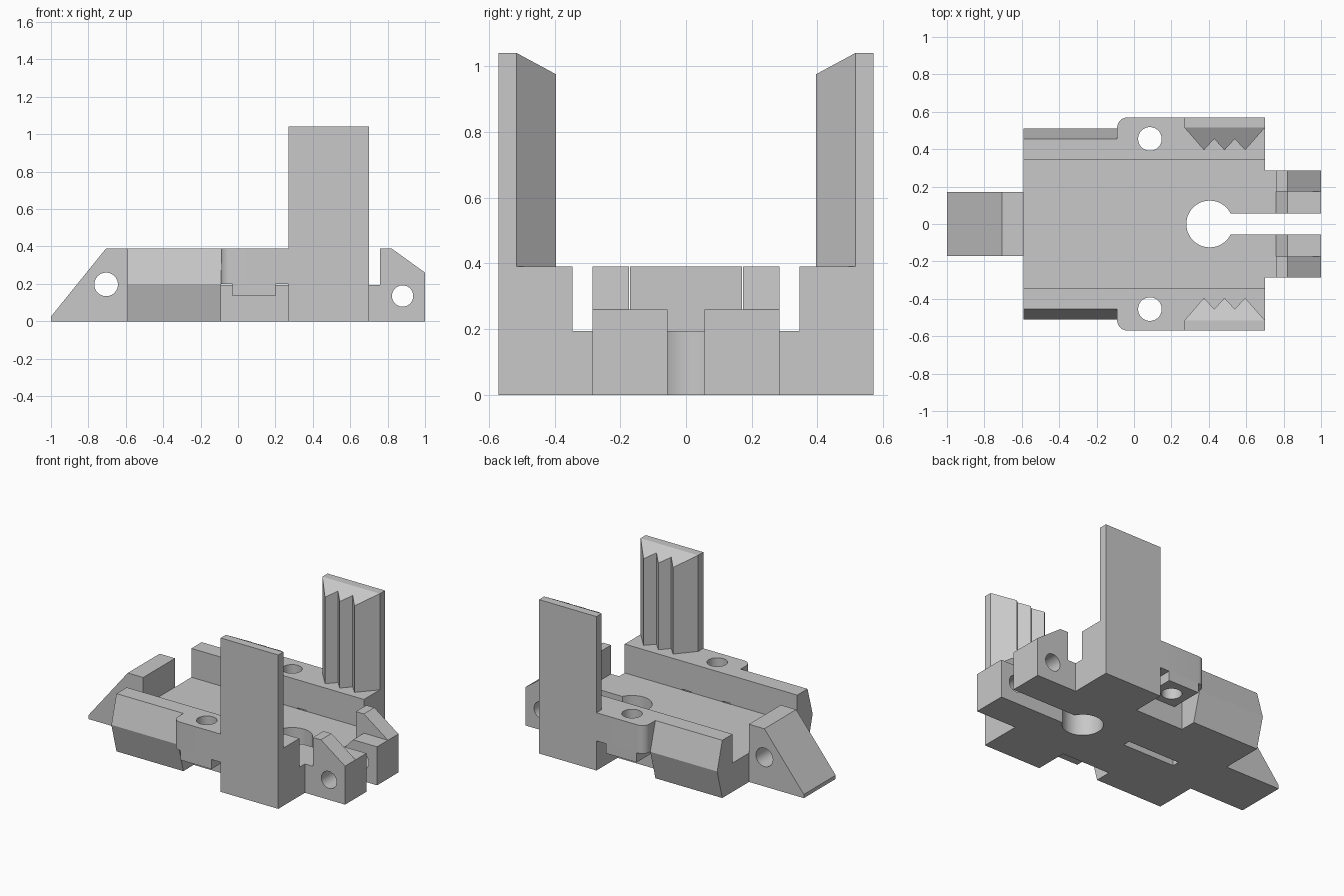
import bpy, bmesh, math
from mathutils import Vector

if "Cube" in bpy.data.objects:
    bpy.data.objects.remove(bpy.data.objects["Cube"], do_unlink=True)

# Single flat colour
grey = bpy.data.materials.new("light_grey")
grey.use_nodes = True
colour = (0.58, 0.58, 0.58, 1)
grey.diffuse_color = colour
grey.node_tree.nodes["Principled BSDF"].inputs["Base Color"].default_value = colour

PLACE = {"x": lambda a, b, t: (t, a, b),
         "y": lambda a, b, t: (a, t, b),
         "z": lambda a, b, t: (a, b, t)}


def prism(name, outline, axis, low, high):
    """Extrude a flat outline along an axis."""
    bm = bmesh.new()
    put = PLACE[axis]
    face = bm.faces.new([bm.verts.new(put(a, b, low)) for a, b in outline])
    grown = bmesh.ops.extrude_face_region(bm, geom=[face])
    shift = Vector(put(0, 0, high - low))
    bmesh.ops.translate(bm, vec=shift,
                        verts=[v for v in grown["geom"] if isinstance(v, bmesh.types.BMVert)])
    bmesh.ops.recalc_face_normals(bm, faces=bm.faces)
    mesh = bpy.data.meshes.new(name)
    bm.to_mesh(mesh)
    bm.free()
    mesh.materials.append(grey)
    obj = bpy.data.objects.new(name, mesh)
    bpy.context.collection.objects.link(obj)
    return obj


def rect(a0, a1, b0, b1):
    return [(a0, b0), (a1, b0), (a1, b1), (a0, b1)]


def arc(ca, cb, r, start, end, steps):
    angles = [math.radians(start + (end - start) * i / steps) for i in range(steps + 1)]
    return [(ca + r * math.cos(t), cb + r * math.sin(t)) for t in angles]


def circle(ca, cb, r):
    return arc(ca, cb, r, 0, 360, 48)[:-1]


def activate(obj):
    bpy.ops.object.select_all(action="DESELECT")
    obj.select_set(True)
    bpy.context.view_layer.objects.active = obj


def cut(obj, outline, axis, low, high):
    """Subtract an extruded outline from a part."""
    cutter = prism("cutter", outline, axis, low, high)
    cutter.hide_render = True
    mod = obj.modifiers.new("cut", "BOOLEAN")
    mod.operation = "DIFFERENCE"
    mod.solver = "EXACT"
    mod.object = cutter
    activate(obj)
    bpy.ops.object.modifier_apply(modifier=mod.name)
    bpy.data.objects.remove(cutter, do_unlink=True)


def finish(obj, mirrored=True):
    if mirrored:
        mod = obj.modifiers.new("mirror", "MIRROR")
        mod.use_axis = (False, True, False)
        mod.use_mirror_merge = False
        activate(obj)
        bpy.ops.object.modifier_apply(modifier=mod.name)
    activate(obj)
    bpy.ops.object.shade_smooth_by_angle(angle=math.radians(25))


FLOOR, TOP, INNER, OUTER = 0.195, 0.39, 0.345, 0.57
BACK, STEP, POST, FRONT = -0.59, -0.09, 0.27, 0.70

# Channel floor with keyhole opening and a blind slot underneath
floor = prism("channel_floor", rect(BACK, FRONT, -INNER, INNER), "z", 0, FLOOR)
cut(floor, circle(0.405, 0, 0.125), "z", -0.1, 0.3)
cut(floor, rect(0.45, 0.8, -0.057, 0.057), "z", -0.1, 0.3)
cut(floor, rect(-0.33, 0.06, -0.025, 0.025), "z", -0.1, 0.1)
finish(floor, False)

# Side rails with a ridged outer face
finish(prism("side_rails", [(INNER, 0), (0.455, 0), (0.51, 0.2), (0.455, TOP), (INNER, TOP)],
             "x", BACK, STEP))

# Screw lugs with rounded corner, and the bosses below them
radius = 0.055
lug_outline = [(STEP, INNER), (POST, INNER), (POST, OUTER)]
lug_outline += arc(STEP + radius, OUTER - radius, radius, 90, 180, 10)
lugs = prism("screw_lugs", lug_outline, "z", 0.2, TOP)
bosses = prism("screw_bosses", rect(-0.03, 0.2, INNER, OUTER), "z", 0.135, 0.2)
for part in (lugs, bosses):
    cut(part, circle(0.085, 0.455, 0.063), "z", 0, 0.6)
    finish(part)

# Solid walls below the posts
finish(prism("post_bases", rect(POST, FRONT, INNER, OUTER), "z", 0, TOP))

# Tall posts with toothed inner faces and a bevelled top
ridge, shoulder = 0.395, 0.515
teeth = [(FRONT, shoulder), (0.594, ridge), (0.539, 0.455), (0.484, ridge),
         (0.429, 0.455), (0.374, ridge), (POST, shoulder)]
posts = prism("toothed_posts", [(POST, OUTER), (FRONT, OUTER)] + teeth, "z", TOP, 1.04)
bm = bmesh.new()
bm.from_mesh(posts.data)
bmesh.ops.bisect_plane(bm, geom=bm.verts[:] + bm.edges[:] + bm.faces[:],
                       plane_co=(0, shoulder, 0), plane_no=(0, 1, 0), dist=0.0001)
for v in bm.verts:
    if v.co.z > 1 and v.co.y < shoulder:
        v.co.z -= (shoulder - v.co.y) * 0.54
bm.to_mesh(posts.data)
bm.free()
finish(posts)

# Fork prongs: low inner half and tall sloped outer half
low_prong = [(FRONT, 0), (1, 0), (1, 0.26), (0.82, 0.26), (0.76, FLOOR), (FRONT, FLOOR)]
tall_prong = [(FRONT, 0), (1, 0), (1, 0.26), (0.82, TOP), (0.76, TOP),
              (0.76, FLOOR), (FRONT, FLOOR)]
for name, outline, y0, y1 in (("fork_inner", low_prong, 0.057, 0.173),
                              ("fork_outer", tall_prong, 0.173, 0.285)):
    prong = prism(name, outline, "y", y0, y1)
    cut(prong, circle(0.88, 0.135, 0.057), "y", 0, 0.5)
    finish(prong)

# Sloped tail with a cross hole
tail = prism("tail_wedge", [(-1, 0), (BACK, 0), (BACK, TOP), (-0.705, TOP), (-1, 0.025)],
             "y", -0.17, 0.17)
cut(tail, circle(-0.705, 0.197, 0.063), "y", -0.5, 0.5)
finish(tail, False)
